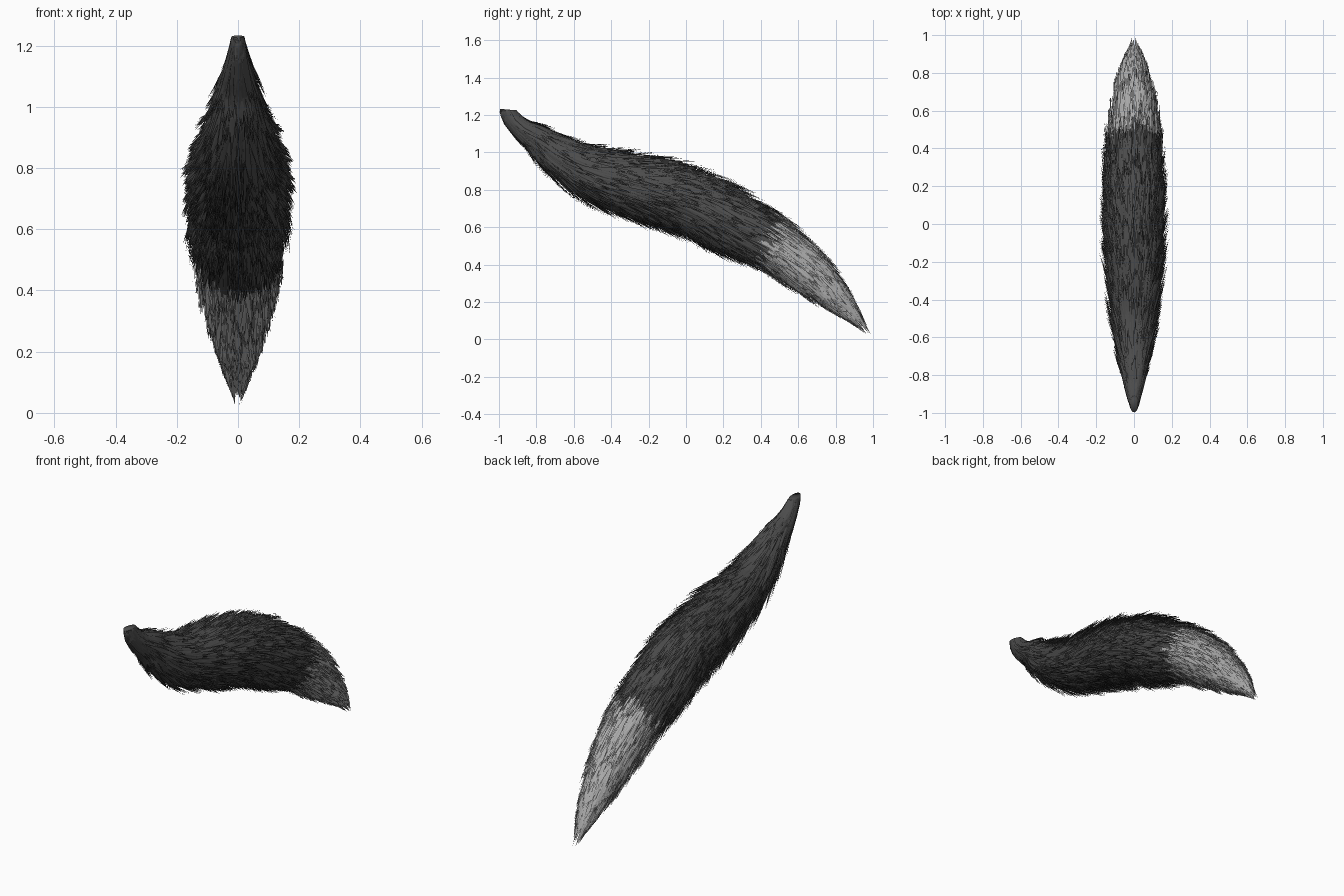
import bpy, math, random
from mathutils import Vector

if "Cube" in bpy.data.objects:
    bpy.data.objects.remove(bpy.data.objects["Cube"])

random.seed(7)

# Tail spine: y, z, half width in x, half thickness in the side view
SPINE = [
    (-.868, 1.32, .01, .02),      # lead-in point, only sets the root direction
    (-.953, 1.229, .021, .043),
    (-.885, 1.132, .045, .056),
    (-.79, 1.07, .068, .086),
    (-.685, .985, .098, .12),
    (-.51, .888, .133, .158),
    (-.30, .825, .156, .185),
    (-.10, .772, .17, .195),
    (.08, .71, .172, .193),
    (.255, .62, .163, .180),
    (.46, .51, .142, .150),
    (.65, .365, .110, .12),
    (.77, .255, .083, .088),
    (.875, .15, .050, .05),
    (.97, .035, .014, .012),
    (1.06, -.09, .004, .005),     # lead-out point
]
LAST = len(SPINE) - 3             # spine parameter runs 0..LAST
TIP_START = 8.97                  # where the pale tip begins


def spine(t):
    """Smooth centre, upward normal and radii at parameter t."""
    i = min(max(int(t), 0), LAST - 1)
    f = t - i
    a, b, c, d = SPINE[i:i + 4]
    val, der = [], []
    for p0, p1, p2, p3 in zip(a, b, c, d):
        k1, k2, k3 = p2 - p0, 2*p0 - 5*p1 + 4*p2 - p3, 3*p1 - p0 - 3*p2 + p3
        val.append(.5 * (2*p1 + k1*f + k2*f*f + k3*f**3))
        der.append(.5 * (k1 + 2*k2*f + 3*k3*f*f))
    tan = Vector((0, der[0], der[1])).normalized()
    return Vector((0, val[0], val[1])), Vector((0, -tan.z, tan.y)), max(val[2], .003), max(val[3], .003)


# Sampled once, looked up by every strand
STEP = 100
TABLE = [spine(k / STEP) for k in range(int((LAST + .2) * STEP) + 1)]


def surface(t, ang, frac):
    """Point on the tail at a fraction of the full radius, with its outward direction."""
    c, n, rx, rn = TABLE[min(max(int(t * STEP), 0), len(TABLE) - 1)]
    ca, sa = math.cos(ang), math.sin(ang)
    p = c + n * (rn * frac * sa)
    p.x += rx * frac * ca
    out = n * sa
    out.x += ca
    side = n * ca
    side.x -= sa
    return p, out, side


def core_frac(t):
    """Core thickness as a share of the furry outline; bare at the root."""
    return 1 - .45 * min(1, max(t, 0) / 2.5)


def material(name, v):
    m = bpy.data.materials.new(name)
    m.diffuse_color = (v, v, v, 1)
    m.use_nodes = True
    m.node_tree.nodes["Principled BSDF"].inputs["Base Color"].default_value = m.diffuse_color
    return m


MATS = [material("dark_fur", .072), material("pale_fur", .40)]


def make_object(name, verts, faces, mats, smooth):
    me = bpy.data.meshes.new(name)
    me.from_pydata(verts, [], faces)
    for m in MATS:
        me.materials.append(m)
    me.polygons.foreach_set("material_index", mats)
    me.polygons.foreach_set("use_smooth", [smooth] * len(faces))
    me.update()
    ob = bpy.data.objects.new(name, me)
    bpy.context.collection.objects.link(ob)
    return ob


# Solid core under the fur
RINGS, SIDES = 64, 28
verts, faces, mats = [], [], []
for r in range(RINGS + 1):
    t = r / RINGS * (LAST - 1)
    for s in range(SIDES):
        verts.append(surface(t, 2 * math.pi * s / SIDES, core_frac(t))[0])
for r in range(RINGS):
    for s in range(SIDES):
        a, b = r * SIDES + s, r * SIDES + (s + 1) % SIDES
        faces.append((a, b, b + SIDES, a + SIDES))
        mats.append(int((r + .5) / RINGS * (LAST - 1) > TIP_START))
faces += [tuple(range(SIDES))[::-1], tuple(range(RINGS * SIDES, (RINGS + 1) * SIDES))]
mats += [0, 1]
make_object("tail_core", verts, faces, mats, True)

# Fur: tufts of ridged tapering blades that rise from the core and meet near their ends
TUFTS, BLADES, SEGS = 3200, 5, 4
WIDTHS = (.6, 1, .85, .5)
verts, faces, mats = [], [], []


def blade(t0, a0, t1, a1, end, half, roll, edge):
    base = len(verts)
    root = core_frac(t0)
    for k in range(SEGS):
        u = k / SEGS
        lift = u ** .85
        p, out, side = surface(t0 + (t1 - t0) * u, a0 + (a1 - a0) * u, root + (end - root) * lift)
        w = half * WIDTHS[k]
        across = side * math.cos(roll) + out * math.sin(roll)
        verts.extend((p - across * w, p + out * (w * .15), p + across * w))
    verts.append(surface(t1, a1, end)[0])
    for k in range(SEGS):
        a = base + 3 * k
        if k < SEGS - 1:
            faces.extend(((a, a + 1, a + 4, a + 3), (a + 1, a + 2, a + 5, a + 4)))
        else:
            faces.extend(((a, a + 1, a + 3), (a + 1, a + 2, a + 3)))
        pale = int(t0 + (t1 - t0) * (k + .5) / SEGS > edge)
        mats.extend((pale, pale))


made = 0
while made < TUFTS:
    t0 = random.uniform(.05, LAST - 1.2)
    if random.random() > max(.3, TABLE[int(t0 * STEP)][2] / .17):
        continue
    made += 1
    ang = random.uniform(0, 2 * math.pi)
    t1 = min(t0 + random.uniform(1.3, 2.2), LAST + .18 - 1.9 * random.random() ** 1.4)
    t1 = max(t1, t0 + .7)
    # Fur stands a little further out and more raggedly toward the tip
    flare = min(1, max(0, (t1 - 7) / 4))
    end = random.uniform(.84, 1.1 + .14 * flare)
    a1 = ang + random.uniform(-.1, .1)
    for _ in range(BLADES):
        blade(max(.03, t0 + random.uniform(-.25, .25)), ang + random.uniform(-.16, .16),
              t1 + random.uniform(-.15, .03), a1 + random.uniform(-.04, .04),
              end + random.uniform(-.05, .03),
              random.uniform(.006, .010) * min(1, .45 + t0 / 4),
              random.uniform(-.35, .35), TIP_START + random.uniform(-.1, .1))
make_object("tail_fur", verts, faces, mats, False)
